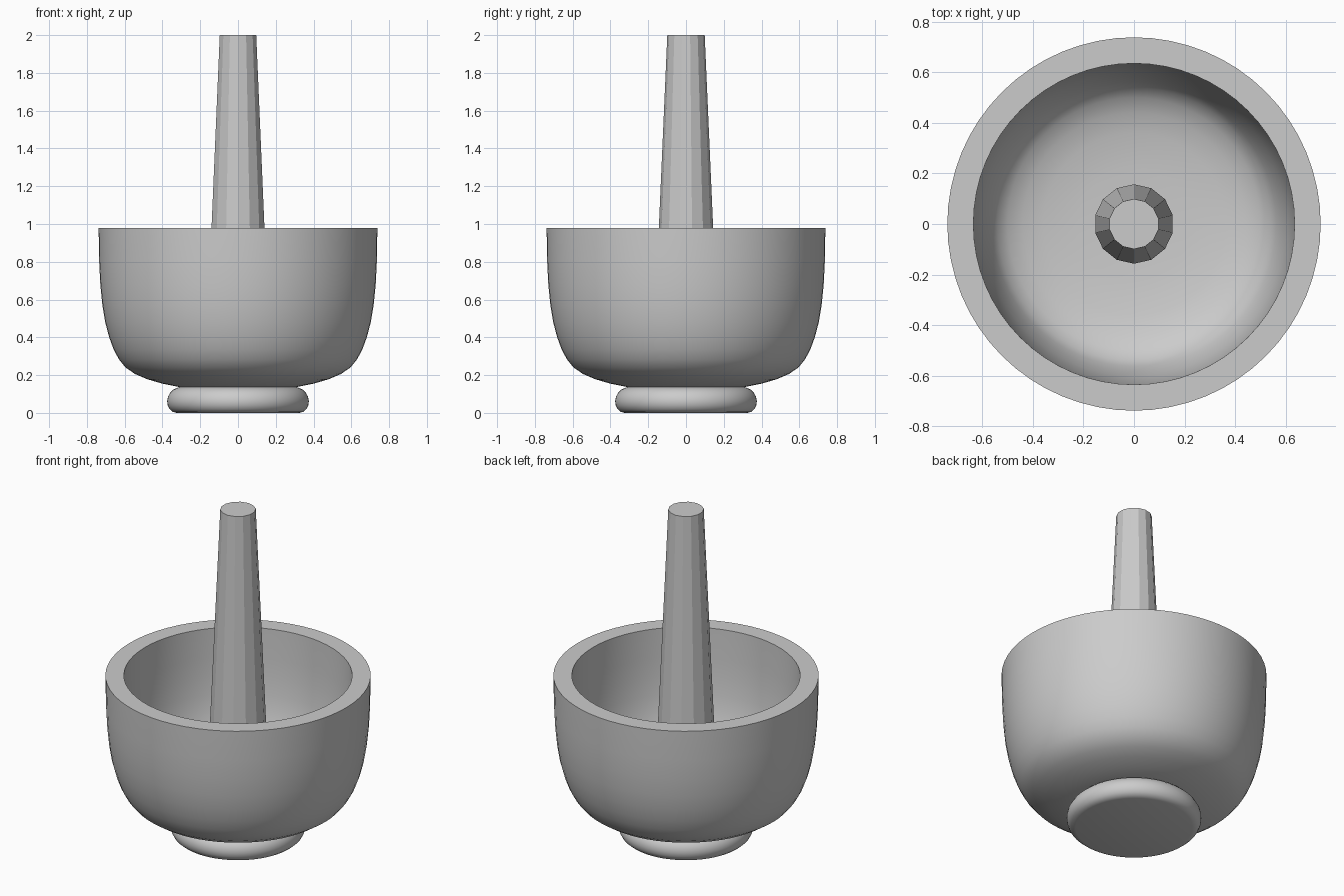
import bpy, bmesh, math

if "Cube" in bpy.data.objects:
    bpy.data.objects.remove(bpy.data.objects["Cube"])


def lathe(name, profile, sides, phase=0.0, angle=None):
    """Revolve an (r, z) profile about the z axis; r = 0 ends close to a pole."""
    bm = bmesh.new()
    rings = []
    for r, z in profile:
        if r == 0:
            rings.append([bm.verts.new((0, 0, z))] * sides)
        else:
            rings.append([bm.verts.new((r * math.cos(phase + 2 * math.pi * i / sides),
                                        r * math.sin(phase + 2 * math.pi * i / sides), z))
                          for i in range(sides)])
    for low, high in zip(rings, rings[1:]):
        for i in range(sides):
            j = (i + 1) % sides
            corners = dict.fromkeys((low[i], low[j], high[j], high[i]))
            bm.faces.new(list(corners))
    bmesh.ops.recalc_face_normals(bm, faces=bm.faces)
    mesh = bpy.data.meshes.new(name)
    bm.to_mesh(mesh)
    bm.free()
    obj = bpy.data.objects.new(name, mesh)
    bpy.context.collection.objects.link(obj)
    if angle is not None:
        bpy.ops.object.select_all(action='DESELECT')
        obj.select_set(True)
        bpy.context.view_layer.objects.active = obj
        bpy.ops.object.shade_smooth_by_angle(angle=math.radians(angle))
    return obj


# Mortar bowl: outside from the base up, flat rim, then the inside down
outer = [(0, .125), (.31, .137), (.40, .155), (.48, .178), (.545, .206), (.595, .24),
         (.63, .283), (.658, .335), (.682, .40), (.703, .48), (.718, .57),
         (.729, .68), (.735, .80), (.738, .98)]
inner = [(.635, .98), (.632, .80), (.626, .69), (.615, .58), (.601, .50), (.582, .43),
         (.562, .375), (.54, .335), (.50, .30), (.44, .273), (.36, .253),
         (.22, .24), (0, .235)]
lathe("mortar_bowl", outer + inner, 64, angle=40)

# Rounded foot under the bowl
foot = [(0, 0), (.325, 0), (.346, .006), (.362, .02), (.372, .04), (.375, .062),
        (.371, .085), (.36, .106), (.342, .124), (.31, .137), (0, .137)]
lathe("mortar_foot", foot, 64, angle=40)

# Faceted pestle: tapered handle with a blunt rounded end resting on the floor
pestle = [(0, .237), (.08, .26), (.125, .33), (.15, .45), (.157, .68), (.099, 2.0), (0, 2.0)]
lathe("pestle", pestle, 14, phase=math.pi / 2)
